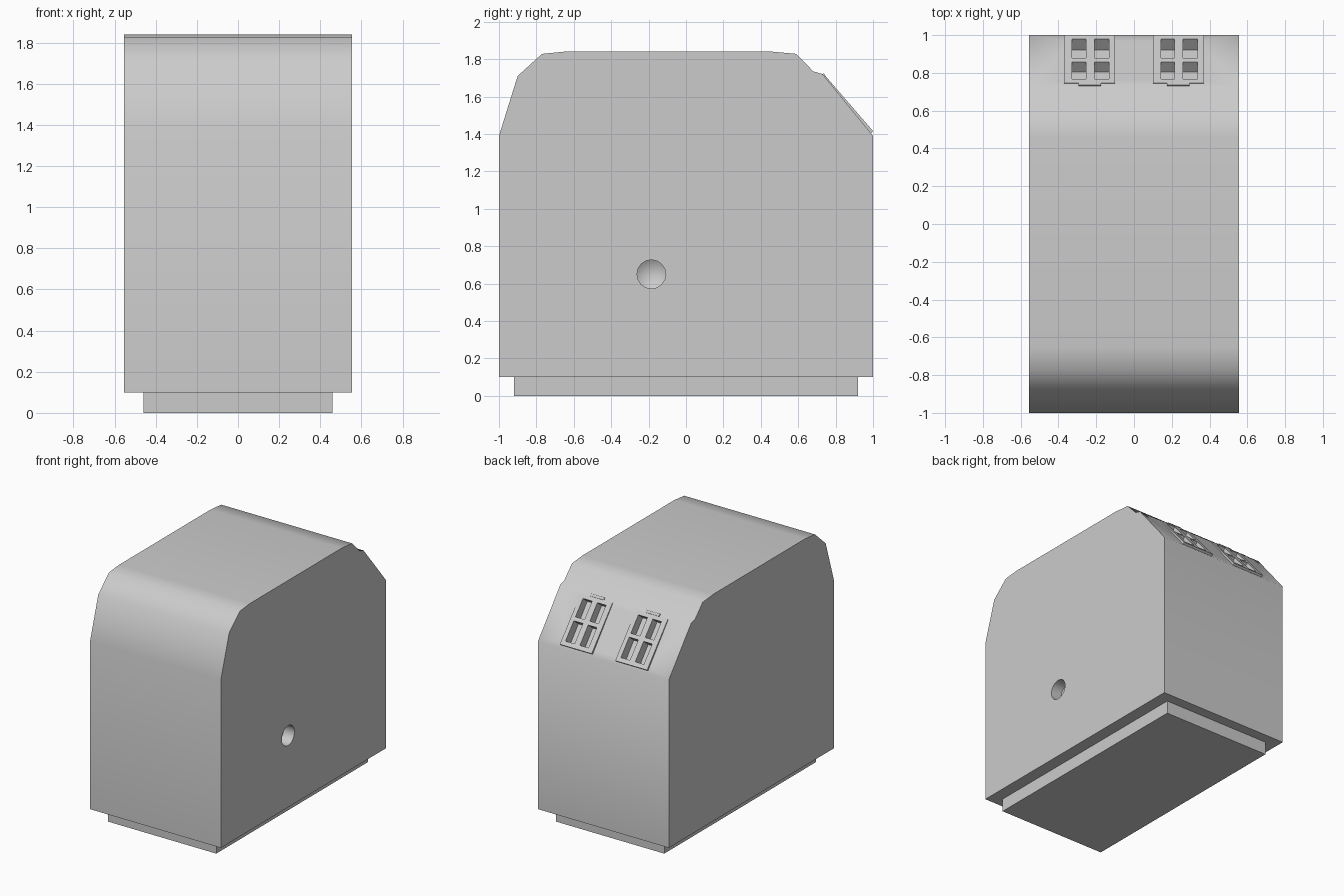
import bpy, bmesh, math
from mathutils import Matrix, Vector

if "Cube" in bpy.data.objects:
    bpy.data.objects.remove(bpy.data.objects["Cube"])

W = 0.555  # half width of the body


def make(name, bm):
    bmesh.ops.recalc_face_normals(bm, faces=bm.faces)
    me = bpy.data.meshes.new(name)
    bm.to_mesh(me)
    bm.free()
    ob = bpy.data.objects.new(name, me)
    bpy.context.collection.objects.link(ob)
    return ob


def add_box(bm, lo, hi, mat=Matrix()):
    lo, hi = Vector(lo), Vector(hi)
    size = hi - lo
    m = mat @ Matrix.Translation((lo + hi) / 2) @ Matrix.Diagonal((*size, 1))
    bmesh.ops.create_cube(bm, size=1, matrix=m)


def cut(ob, cutter):
    bpy.context.view_layer.objects.active = ob
    mod = ob.modifiers.new("cut", 'BOOLEAN')
    mod.object = cutter
    mod.solver = 'EXACT'
    bpy.ops.object.modifier_apply(modifier=mod.name)


def smooth(ob, deg):
    bpy.ops.object.select_all(action='DESELECT')
    ob.select_set(True)
    bpy.context.view_layer.objects.active = ob
    bpy.ops.object.shade_smooth_by_angle(angle=math.radians(deg))


# Base plinth
bm = bmesh.new()
add_box(bm, (-0.46, -0.92, 0), (0.46, 0.92, 0.1))
make("base", bm)

# Body: side profile extruded across the width
profile = [(-1, 0.1), (-1, 1.39), (-0.9, 1.71), (-0.77, 1.828), (-0.65, 1.84),
           (0.46, 1.84), (0.59, 1.828), (0.68, 1.735), (0.73, 1.72),
           (1, 1.39), (1, 0.1)]
bm = bmesh.new()
face = bm.faces.new([bm.verts.new((-W, y, z)) for y, z in profile])
ext = bmesh.ops.extrude_face_region(bm, geom=[face])
bmesh.ops.translate(bm, vec=(2 * W, 0, 0),
                    verts=[v for v in ext["geom"] if isinstance(v, bmesh.types.BMVert)])
body = make("body", bm)

# Slope frame: local y runs down the rear slope, local z points out of it
slope = Matrix.Translation((0, 0.73, 1.72)) @ Matrix.Rotation(-math.atan2(0.33, 0.27), 4, 'X')

# Cutter for the four panes of each window
bm = bmesh.new()
for cx in (-0.235, 0.235):
    for x0, x1 in ((-0.093, -0.02), (0.025, 0.102)):
        for s0, s1 in ((0.05, 0.19), (0.22, 0.375)):
            add_box(bm, (cx + x0, s0, -0.06), (cx + x1, s1, 0.05), slope)
panes = make("pane_cutter", bm)

# Cutter for the round side hole, with a conical floor
bm = bmesh.new()
n, y0, z0 = 16, -0.185, 0.65
rings = []
for x in (W + 0.05, W - 0.09):
    rings.append([bm.verts.new((x, y0 + 0.077 * math.cos(2 * math.pi * i / n),
                                z0 + 0.077 * math.sin(2 * math.pi * i / n))) for i in range(n)])
tip = bm.verts.new((W - 0.14, y0, z0))
bm.faces.new(rings[0])
for i in range(n):
    j = (i + 1) % n
    bm.faces.new((rings[0][i], rings[0][j], rings[1][j], rings[1][i]))
    bm.faces.new((rings[1][i], rings[1][j], tip))
hole = make("hole_cutter", bm)

cut(body, panes)
cut(body, hole)
smooth(body, 44)

# Window frames: thin plates that stand slightly proud at the bottom
for side, cx in (("left", -0.235), ("right", 0.235)):
    bm = bmesh.new()
    add_box(bm, (cx - 0.135, 0.02, -0.02), (cx + 0.135, 0.408, 0.006))
    for v in bm.verts:
        if v.co.z > 0 and v.co.y > 0.3:
            v.co.z = 0.016
    add_box(bm, (cx - 0.06, 0.0, -0.02), (cx + 0.06, 0.019, 0.007))
    bm.transform(slope)
    frame = make("window_frame_" + side, bm)
    cut(frame, panes)

for c in (panes, hole):
    bpy.data.objects.remove(c)
